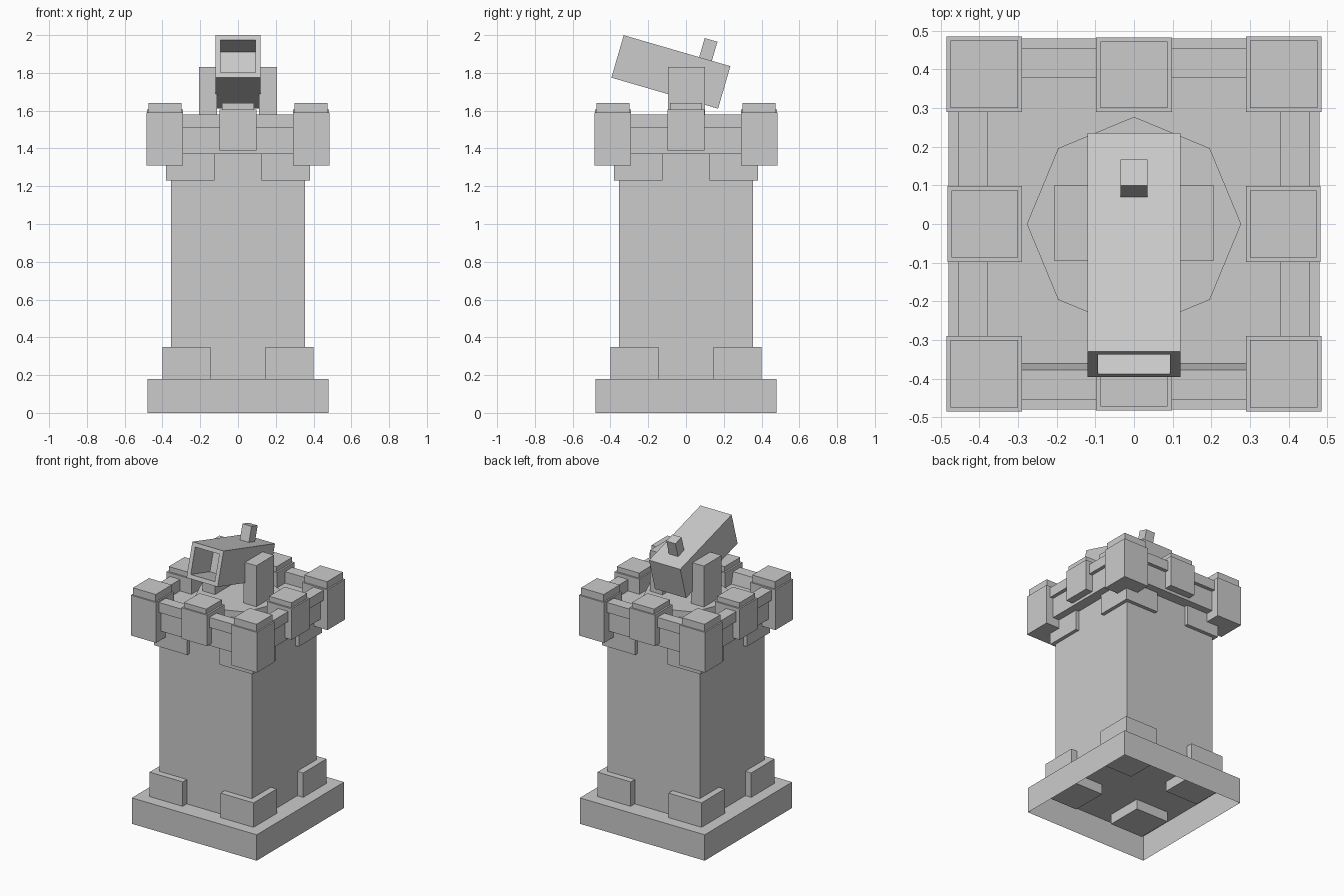
import bpy, bmesh, math
from mathutils import Matrix, Vector

cube = bpy.data.objects.get("Cube")
if cube:
    bpy.data.objects.remove(cube, do_unlink=True)

# Single stone colour
stone = bpy.data.materials.new("stone_grey")
stone.use_nodes = True
GREY = (0.6, 0.6, 0.6, 1)
stone.diffuse_color = GREY
stone.node_tree.nodes["Principled BSDF"].inputs["Base Color"].default_value = GREY


def finish(name, bm):
    bmesh.ops.recalc_face_normals(bm, faces=bm.faces)
    mesh = bpy.data.meshes.new(name)
    bm.to_mesh(mesh)
    bm.free()
    mesh.materials.append(stone)
    obj = bpy.data.objects.new(name, mesh)
    bpy.context.scene.collection.objects.link(obj)
    return obj


def add_box(bm, lo, hi):
    lo, hi = Vector(lo), Vector(hi)
    place = Matrix.Translation((lo + hi) / 2) @ Matrix.Diagonal((*(hi - lo), 1))
    bmesh.ops.create_cube(bm, size=1, matrix=place)


def box(name, lo, hi):
    bm = bmesh.new()
    add_box(bm, lo, hi)
    return finish(name, bm)


def slab(name, half, z0, z1):
    return box(name, (-half, -half, z0), (half, half, z1))


def corner_boxes(name, inner, outer, z0, z1):
    bm = bmesh.new()
    for sx in (-1, 1):
        for sy in (-1, 1):
            xs, ys = sorted((sx * inner, sx * outer)), sorted((sy * inner, sy * outer))
            add_box(bm, (xs[0], ys[0], z0), (xs[1], ys[1], z1))
    return finish(name, bm)


def side_boxes(name, half, inner, outer, z0, z1):
    bm = bmesh.new()
    for s in (-1, 1):
        a, b = sorted((s * inner, s * outer))
        add_box(bm, (-half, a, z0), (half, b, z1))
        add_box(bm, (a, -half, z0), (b, half, z1))
    return finish(name, bm)


# Plinth, open underneath
plinth = slab("plinth", 0.48, 0, 0.18)
bm = bmesh.new()
bm.from_mesh(plinth.data)
bottom = [f for f in bm.faces if f.normal.z < -0.9]
bmesh.ops.delete(bm, geom=bottom, context="FACES_ONLY")
bm.to_mesh(plinth.data)
bm.free()

# Tower shaft with corner stones and corbels
slab("tower_shaft", 0.355, 0.18, 1.38)
corner_boxes("foot_corner_stones", 0.145, 0.4, 0.11, 0.35)
corner_boxes("corbels", 0.125, 0.38, 1.23, 1.38)
slab("deck", 0.4, 1.37, 1.5)


# Parapet wall with an overhanging rail; the front inner face slopes
def parapet(name, turn, foot):
    profile = [(foot, 1.37), (0.43, 1.37), (0.43, 1.51), (0.455, 1.51),
               (0.455, 1.58), (0.377, 1.58), (foot, 1.5)]
    bm = bmesh.new()
    face = bm.faces.new([bm.verts.new((-0.31, -d, z)) for d, z in profile])
    out = bmesh.ops.extrude_face_region(bm, geom=[face])
    moved = [v for v in out["geom"] if isinstance(v, bmesh.types.BMVert)]
    bmesh.ops.translate(bm, verts=moved, vec=(0.62, 0, 0))
    bmesh.ops.rotate(bm, verts=bm.verts, matrix=Matrix.Rotation(turn, 3, "Z"))
    finish(name, bm)


for i, side in enumerate(("front", "left", "back", "right")):
    parapet(side + "_parapet", i * math.pi / 2, 0.36 if i == 0 else 0.377)

# Merlons and their caps
corner_boxes("corner_merlons", 0.29, 0.485, 1.31, 1.59)
corner_boxes("corner_merlon_caps", 0.3, 0.475, 1.59, 1.64)
side_boxes("middle_merlons", 0.098, 0.29, 0.482, 1.39, 1.605)
side_boxes("middle_merlon_caps", 0.086, 0.3, 0.472, 1.605, 1.64)

# Eight-sided turntable
bm = bmesh.new()
bmesh.ops.create_cone(bm, cap_ends=True, segments=8, radius1=0.277, radius2=0.277,
                      depth=0.05, matrix=Matrix.Translation((0, 0, 1.52)))
finish("turntable", bm)

# Cannon supports
for side, s in (("left", 1), ("right", -1)):
    a, b = sorted((s * 0.11, s * 0.207))
    box(side + "_cannon_support", (a, -0.095, 1.54), (b, 0.1, 1.83))

# Cannon barrel with a square bore, tilted upward
tilt = Matrix.Translation((0, -0.08, 1.805)) @ Matrix.Rotation(math.radians(-16.2), 4, "X")
bm = bmesh.new()
add_box(bm, (-0.12, -0.294, -0.117), (0.12, 0.294, 0.117))
bm.normal_update()
muzzle = [f for f in bm.faces if f.normal.y < -0.9]
bmesh.ops.inset_region(bm, faces=muzzle, thickness=0.039)
out = bmesh.ops.extrude_face_region(bm, geom=muzzle)
moved = [v for v in out["geom"] if isinstance(v, bmesh.types.BMVert)]
bmesh.ops.translate(bm, verts=moved, vec=(0, 0.22, 0))
bmesh.ops.delete(bm, geom=[f for f in muzzle if f.is_valid], context="FACES_ONLY")
finish("cannon_barrel", bm).matrix_world = tilt

# Sight on the barrel
sight = box("cannon_sight", (-0.035, 0.122, 0.1), (0.035, 0.192, 0.222))
sight.matrix_world = tilt
